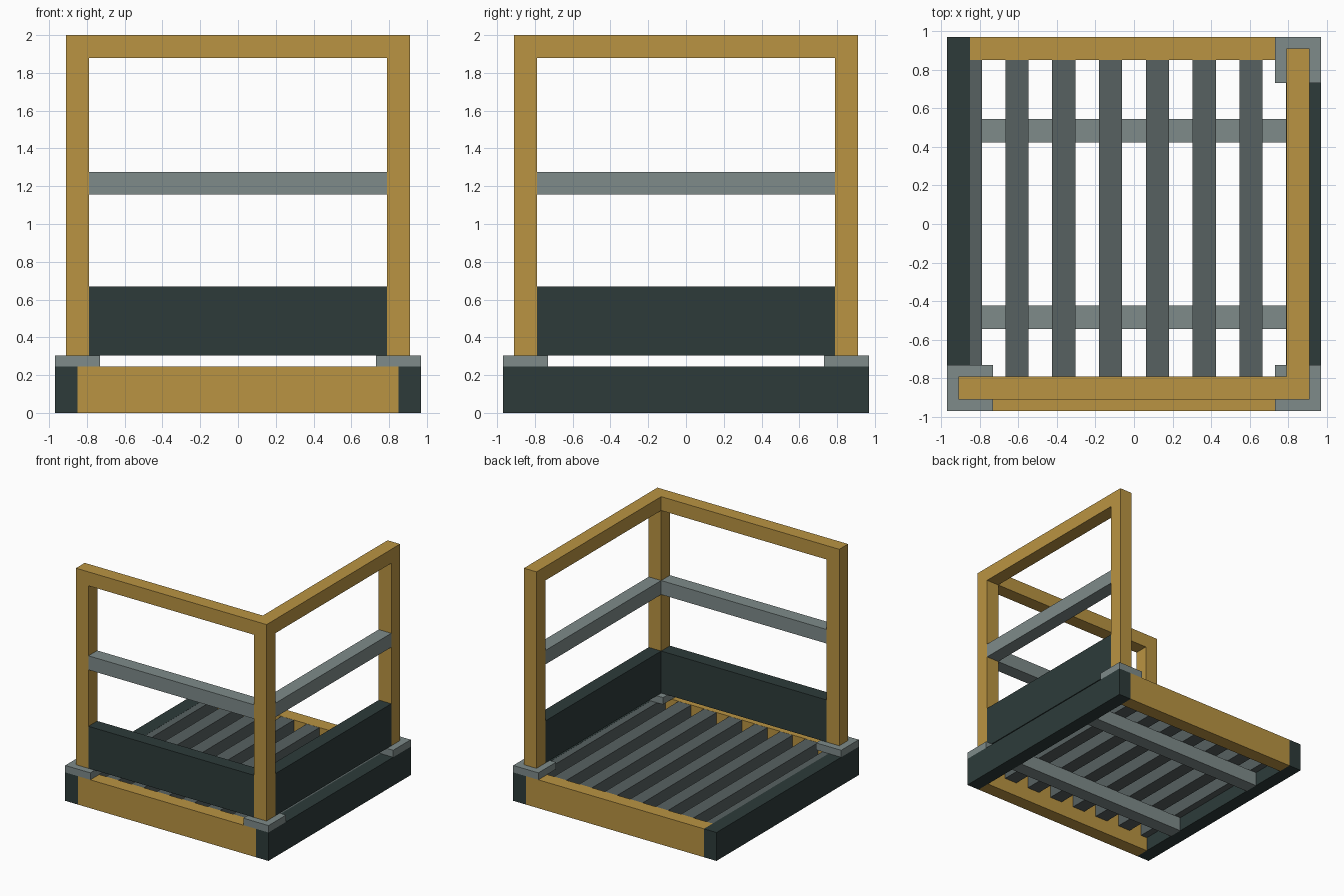
import bpy
import bmesh

if "Cube" in bpy.data.objects:
    bpy.data.objects.remove(bpy.data.objects["Cube"])


def material(name, rgb):
    # 8-bit display colour converted to linear
    lin = [((c / 255 + 0.055) / 1.055) ** 2.4 for c in rgb]
    m = bpy.data.materials.new(name)
    m.diffuse_color = (*lin, 1)
    m.use_nodes = True
    m.node_tree.nodes["Principled BSDF"].inputs["Base Color"].default_value = m.diffuse_color
    return m


YELLOW = material("safety yellow", (186, 148, 66))
GREY = material("light grey", (126, 139, 138))
SLATE = material("slat grey", (87, 97, 97))
DARK = material("dark green", (45, 59, 58))


def box(name, x, y, z, mat):
    """Box from (min, max) pairs on each axis."""
    bm = bmesh.new()
    bmesh.ops.create_cube(bm, size=1)
    for v in bm.verts:
        v.co = [r[0] if c < 0 else r[1] for c, r in zip(v.co, (x, y, z))]
    me = bpy.data.meshes.new(name)
    bm.to_mesh(me)
    bm.free()
    me.materials.append(mat)
    ob = bpy.data.objects.new(name, me)
    bpy.context.collection.objects.link(ob)


def span(centre, half):
    return (centre - half, centre + half)


BASE = 0.245      # top of base frame
PLATE = 0.305     # top of corner plates
OUT, MID, IN, T = 0.97, 0.91, 0.85, 0.06

# base frame and the two bearers beneath the deck
for s in (-1, 1):
    box("side_beam", span(s * MID, T), (-OUT, OUT), (0, BASE), DARK)
    box("end_beam", (-IN, IN), span(s * MID, T), (0, BASE), YELLOW)
    box("deck_bearer", (-IN, IN), span(s * 0.483, T), (0, 0.122), GREY)

# deck slats, the outermost pair tucked against the side beams
for i in range(8):
    x0, x1 = span((i - 3.5) * 0.2425, T)
    box("deck_slat", (max(x0, -IN), min(x1, IN)), (-IN, IN), (0.122, 0.244), SLATE)

# corner plates and posts on three corners
for x, y in ((-IN, -IN), (IN, -IN), (IN, IN)):
    box("corner_plate", span(x, 0.12), span(y, 0.12), (BASE, PLATE), GREY)
    box("post", span(x, T), span(y, T), (PLATE, 1.88), YELLOW)

# guard rails on the front and right sides
IR = IN - T
box("front_top_rail", (-MID, IR), span(-IN, T), (1.88, 2), YELLOW)
box("right_top_rail", span(IN, T), (-MID, MID), (1.88, 2), YELLOW)
for name, z, mat in (("mid_rail", (1.155, 1.276), GREY),
                     ("toe_board", (PLATE, 0.668), DARK)):
    box("front_" + name, (-IR, IR), span(-IN, T), z, mat)
    box("right_" + name, span(IN, T), (-IR, IR), z, mat)
